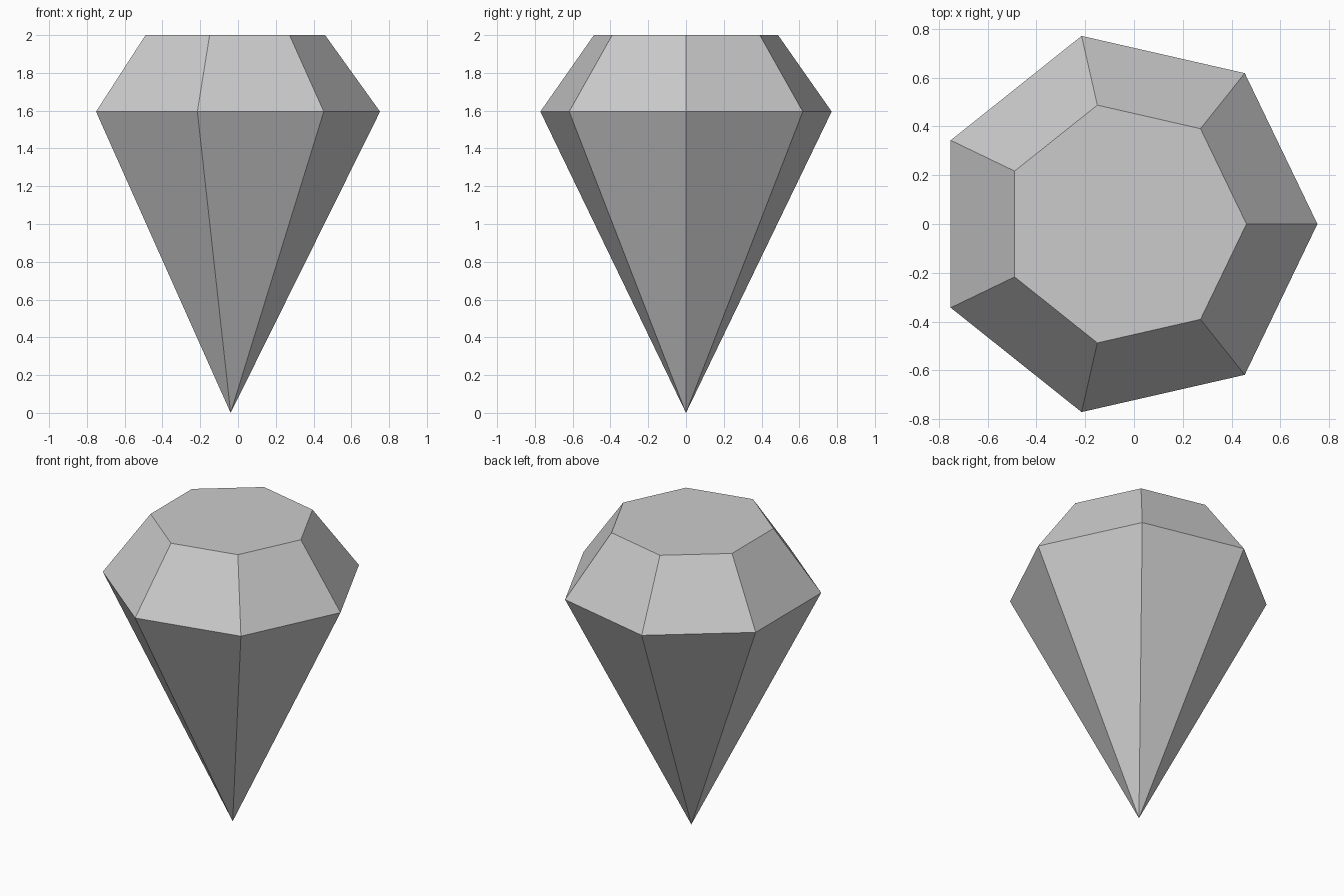
import bpy
import bmesh
from math import cos, sin, tau

cube = bpy.data.objects.get("Cube")
if cube:
    bpy.data.objects.remove(cube, do_unlink=True)

SIDES = 7
CENTRE_X = -0.039

# Plain grey stone colour
grey = bpy.data.materials.new("stone_grey")
grey.use_nodes = True
colour = (0.6, 0.6, 0.6, 1)
grey.diffuse_color = colour
grey.node_tree.nodes["Principled BSDF"].inputs["Base Color"].default_value = colour

bm = bmesh.new()


def ring(radius, z):
    """Seven-sided ring with one corner towards +x."""
    angles = [tau * i / SIDES for i in range(SIDES)]
    return [bm.verts.new((CENTRE_X + radius * cos(a), radius * sin(a), z)) for a in angles]


# Flat table, sloping crown and pointed pavilion
table = ring(0.5, 2.0)
girdle = ring(0.791, 1.595)
tip = bm.verts.new((CENTRE_X, 0, 0))
bm.faces.new(table)
for i in range(SIDES):
    j = (i + 1) % SIDES
    bm.faces.new((girdle[i], girdle[j], table[j], table[i]))
    bm.faces.new((tip, girdle[j], girdle[i]))
bmesh.ops.recalc_face_normals(bm, faces=bm.faces)

mesh = bpy.data.meshes.new("cut_gem")
bm.to_mesh(mesh)
bm.free()
mesh.materials.append(grey)
gem = bpy.data.objects.new("cut_gem", mesh)
bpy.context.collection.objects.link(gem)
